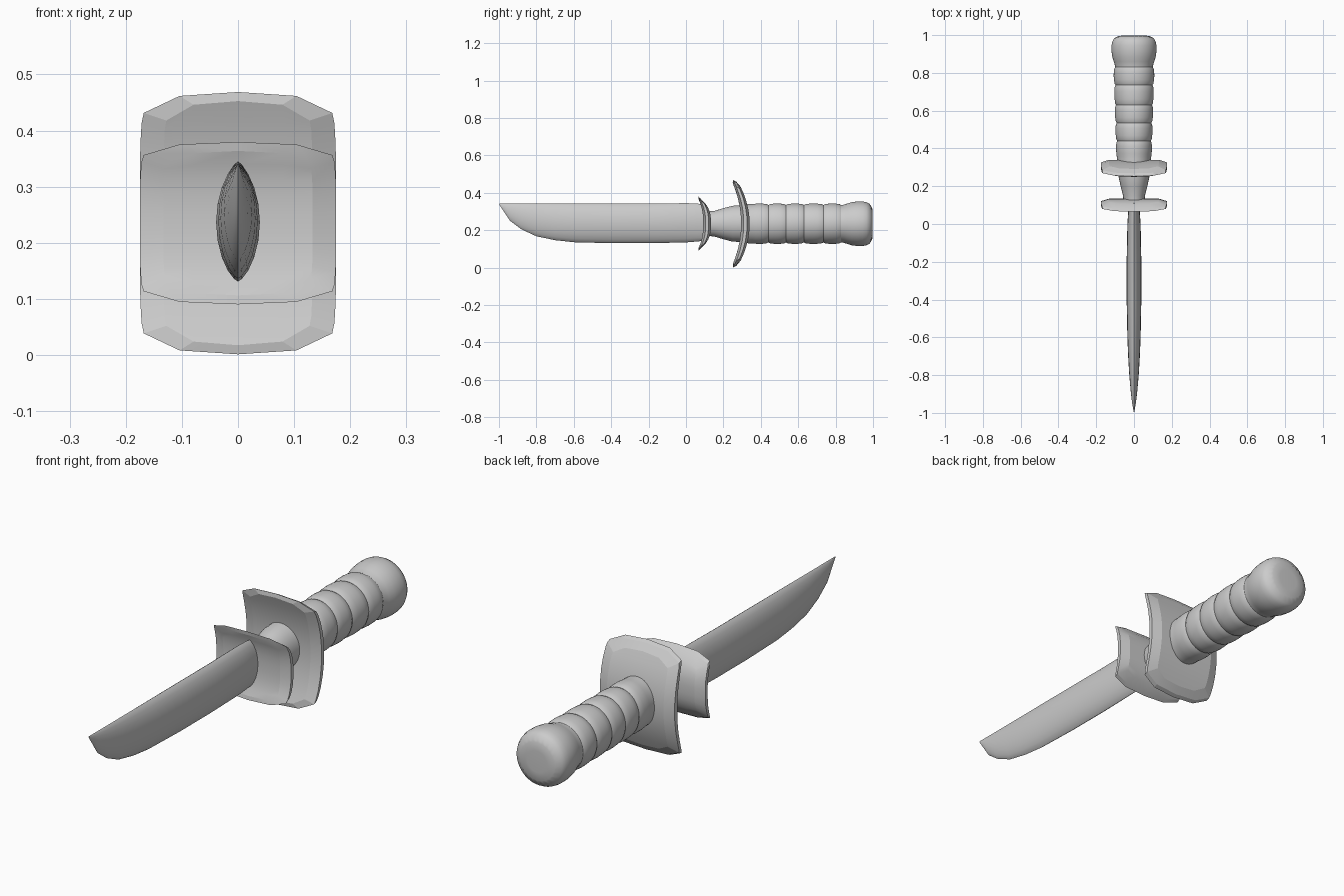
import bpy, bmesh, math

if "Cube" in bpy.data.objects:
    bpy.data.objects.remove(bpy.data.objects["Cube"])

CZ = 0.235  # height of the long axis


def finish(name, bm, angle):
    bmesh.ops.remove_doubles(bm, verts=bm.verts, dist=1e-5)
    bmesh.ops.recalc_face_normals(bm, faces=bm.faces)
    me = bpy.data.meshes.new(name)
    bm.to_mesh(me)
    bm.free()
    ob = bpy.data.objects.new(name, me)
    bpy.context.collection.objects.link(ob)
    if angle:
        me.shade_smooth()
        me.set_sharp_from_angle(angle=math.radians(angle))
    return ob


def loft(name, rings, angle):
    """Skin a list of closed rings and cap both ends."""
    bm = bmesh.new()
    vs = [[bm.verts.new(p) for p in ring] for ring in rings]
    n = len(vs[0])
    for a, b in zip(vs, vs[1:]):
        for i in range(n):
            j = (i + 1) % n
            bm.faces.new((a[i], a[j], b[j], b[i]))
    bm.faces.new(vs[0])
    bm.faces.new(vs[-1])
    return finish(name, bm, angle)


# Blade: lens sections given as (y, lower edge, upper edge, half thickness)
stations = [(-0.998, 0.336, 0.342, 0.001), (-0.97, 0.295, 0.342, 0.006),
            (-0.94, 0.25, 0.342, 0.011), (-0.88, 0.205, 0.342, 0.018),
            (-0.80, 0.168, 0.342, 0.025), (-0.70, 0.147, 0.342, 0.031),
            (-0.60, 0.136, 0.342, 0.035), (-0.40, 0.131, 0.342, 0.039),
            (-0.20, 0.131, 0.342, 0.039), (0.0, 0.135, 0.345, 0.035),
            (0.06, 0.14, 0.343, 0.031), (0.11, 0.145, 0.335, 0.028)]


def lens(y, lo, hi, w, n=20):
    ring = []
    for k in range(n):
        a = 2 * math.pi * k / n
        s = math.sin(a)
        x = w * math.copysign(abs(s) ** 1.4, s)
        ring.append((x, y, (lo + hi) / 2 + (hi - lo) / 2 * math.cos(a)))
    return ring


loft("blade", [lens(*s) for s in stations], 30)


# Curved guards: a bent plate with a bevelled rim
def guard(name, y0, half_h, bend, power, thick):
    us = [-1, -0.62, 0, 0.62, 1]
    vs = [-1, -0.82, -0.62, -0.4, -0.15, 0.15, 0.4, 0.62, 0.82, 1]
    nu, nv = len(us), len(vs)
    bm = bmesh.new()
    layers = []
    for d, ix, iz in ((-0.5, 0.042, 0.022), (-0.18, 0, 0), (0.2, 0, 0), (0.5, 0.042, 0.022)):
        grid = {}
        for i, u in enumerate(us):
            for j, v in enumerate(vs):
                edge = i in (0, nu - 1) or j in (0, nv - 1)
                if abs(d) < 0.5 and not edge:
                    continue
                x = (0.175 - ix) * u * (1 - 0.04 * v ** 4)
                q = v * (1 - 0.16 * abs(u) ** 3.5 * abs(v) ** 4) * (1 - iz / half_h)
                slope = -bend * power * abs(q) ** (power - 1) / half_h
                slope = math.copysign(slope, -q)
                m = math.hypot(1, slope)
                y = y0 - bend * abs(q) ** power + d * thick / m
                z = CZ + q * half_h + d * thick * slope / m
                grid[i, j] = bm.verts.new((x, y, z))
        layers.append(grid)
    for g in (layers[0], layers[-1]):
        for i in range(nu - 1):
            for j in range(nv - 1):
                bm.faces.new((g[i, j], g[i + 1, j], g[i + 1, j + 1], g[i, j + 1]))
    rim = ([(i, 0) for i in range(nu)] + [(nu - 1, j) for j in range(1, nv)]
           + [(i, nv - 1) for i in range(nu - 2, -1, -1)]
           + [(0, j) for j in range(nv - 2, 0, -1)])
    for a, b in zip(layers, layers[1:]):
        for p, q in zip(rim, rim[1:] + rim[:1]):
            bm.faces.new((a[p], a[q], b[q], b[p]))
    return finish(name, bm, 12)


guard("small_front_guard", 0.113, 0.14, 0.042, 2.6, 0.042)
guard("large_rear_guard", 0.318, 0.23, 0.058, 2.0, 0.046)


# Turned parts along y: profile points are (y, radius)
def squash(y):
    return min(1, 0.85 + 0.15 * max(0, y - 0.3) / 0.5)


def turned(name, profile, n=48, knurl=0):
    rings = []
    for k, (y, r) in enumerate(profile):
        ring = []
        for i in range(n):
            a = 2 * math.pi * i / n
            rr = r - (knurl if k == len(profile) - 3 and i % 2 else 0)
            ring.append((rr * squash(y) * math.cos(a), y, CZ + rr * math.sin(a)))
        rings.append(ring)
    return loft(name, rings, 35)


turned("neck", [(0.11, 0.065), (0.15, 0.068), (0.20, 0.083), (0.25, 0.096), (0.34, 0.098)])

# Grip with shallow grooves between swells
grip = [(0.32, 0.104), (0.345, 0.105)]
marks = [0.345, 0.44, 0.535, 0.63, 0.735, 0.83]
for a, b in zip(marks, marks[1:]):
    for t in (0.1, 0.3, 0.5, 0.7, 0.9):
        grip.append((a + (b - a) * t, 0.1035 + 0.0045 * math.sin(math.pi * t)))
    grip.append((b, 0.1))
turned("grip", grip)

turned("pommel", [(0.82, 0.099), (0.84, 0.101), (0.86, 0.107), (0.885, 0.115),
                  (0.915, 0.119), (0.945, 0.119), (0.965, 0.115), (0.982, 0.106),
                  (0.992, 0.09), (0.996, 0.08), (0.998, 0.045)], knurl=0.005)
